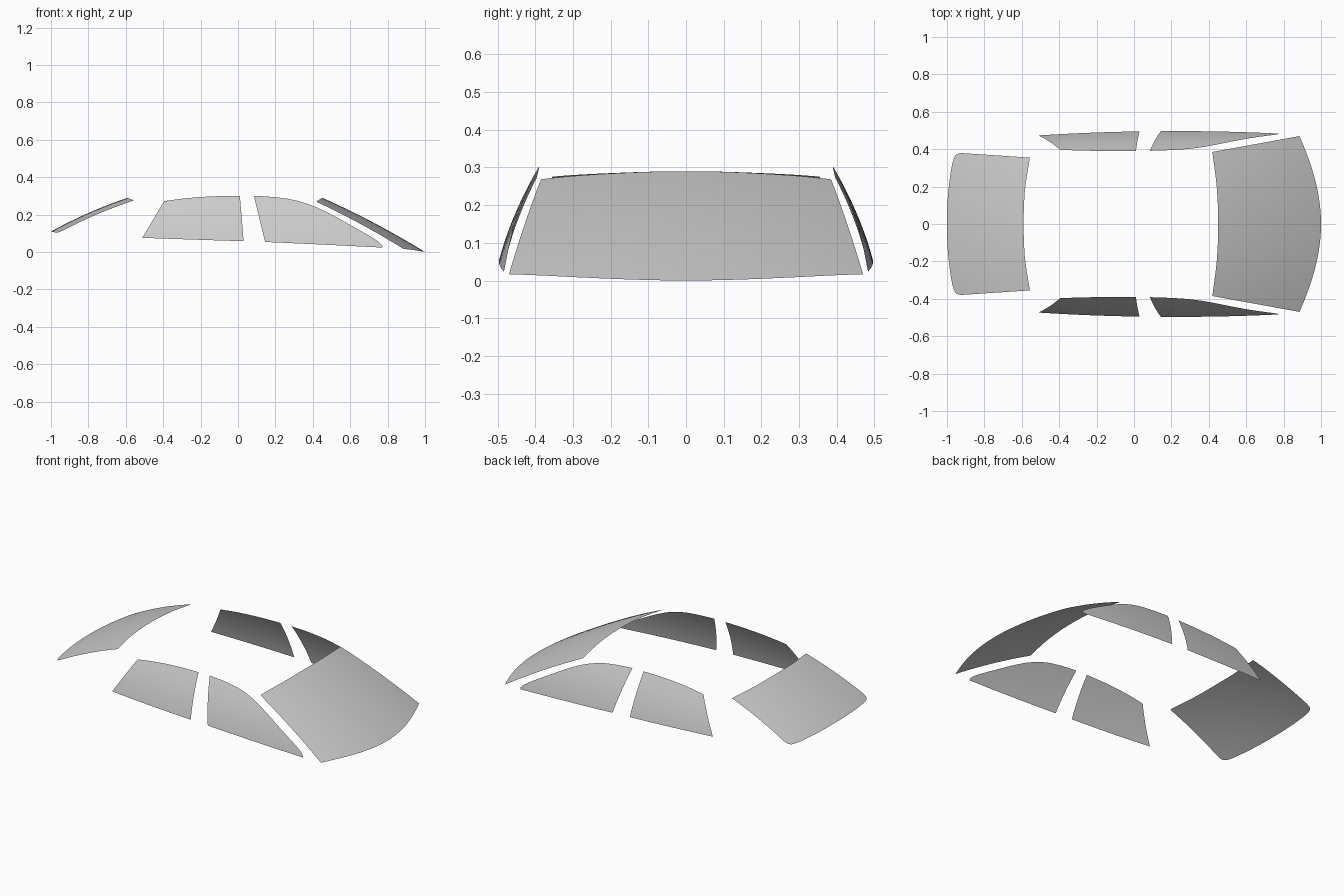
import bpy, bmesh
from mathutils import Vector

if "Cube" in bpy.data.objects:
    bpy.data.objects.remove(bpy.data.objects["Cube"])


def spline(pts, n):
    """Sample a smooth curve through 2D points, evenly by arc length."""
    p = [Vector(q) for q in pts]
    p = [2 * p[0] - p[1]] + p + [2 * p[-1] - p[-2]]
    dense = []
    for i in range(1, len(p) - 2):
        a, b, c, d = p[i - 1:i + 3]
        for k in range(20):
            t = k / 20
            dense.append(0.5 * (2 * b + (c - a) * t + (2 * a - 5 * b + 4 * c - d) * t ** 2
                                + (3 * b - a - 3 * c + d) * t ** 3))
    dense.append(p[-2])
    dist = [0.0]
    for a, b in zip(dense, dense[1:]):
        dist.append(dist[-1] + (b - a).length)
    out, j = [], 0
    for k in range(n + 1):
        s = dist[-1] * k / n
        while j < len(dense) - 2 and dist[j + 1] < s:
            j += 1
        f = (s - dist[j]) / (dist[j + 1] - dist[j])
        out.append(dense[j].lerp(dense[j + 1], min(f, 1)))
    return out


def pane(name, upper, lower, place, outward, n=40, m=16, mirror=False):
    """Curved sheet between two outline curves, lifted into 3D by place()."""
    up, lo = spline(upper, n), spline(lower, n)
    bm = bmesh.new()
    rows = [[bm.verts.new(place(*a.lerp(b, j / m))) for a, b in zip(up, lo)]
            for j in range(m + 1)]
    for r, s in zip(rows, rows[1:]):
        for i in range(n):
            bm.faces.new((r[i], r[i + 1], s[i + 1], s[i]))
    bm.normal_update()
    if sum(f.normal.dot(Vector(outward)) for f in bm.faces) < 0:
        bmesh.ops.reverse_faces(bm, faces=bm.faces[:])
    for f in bm.faces:
        f.smooth = True
    me = bpy.data.meshes.new(name)
    bm.to_mesh(me)
    bm.free()
    ob = bpy.data.objects.new(name, me)
    bpy.context.collection.objects.link(ob)
    if mirror:
        mod = ob.modifiers.new("Mirror", 'MIRROR')
        mod.use_axis = (False, True, False)
        mod.use_mirror_merge = False


def both(half):
    """Extend a half outline (from y = 0 outwards) to the full width."""
    return [(x, -y) for x, y in reversed(half[1:])] + half


# Curved surfaces the panes lie on
def side_surface(x, z):
    h = z - 0.04
    return x, -(0.5 - 0.25 * h - 0.64 * h * h - 0.045 * (x - 0.1) ** 2), z


def front_surface(x, y):
    s = (x - 0.45) / 0.55
    return x, y, 0.29 * (1 - s) + 0.048 * s * (1 - s) - 0.235 * y * y


def rear_surface(x, y):
    s = (x + 1) / 0.41
    return x, y, 0.11 + 0.18 * s + 0.044 * s * (1 - s) - 0.2 * y * y


# Windscreen
pane("windscreen",
     both([(0.45, 0), (0.443, 0.19), (0.419, 0.385)]),
     both([(1.0, 0), (0.994, 0.1), (0.977, 0.2), (0.95, 0.3), (0.914, 0.4), (0.885, 0.47)]),
     front_surface, (1, 0, 1))

# Rear window with rounded lower corners
pane("rear_window",
     both([(-0.59, 0), (-0.583, 0.18), (-0.557, 0.355)]),
     both([(-1.0, 0), (-0.998, 0.1), (-0.99, 0.2), (-0.976, 0.3), (-0.965, 0.345),
           (-0.956, 0.365), (-0.942, 0.376), (-0.92, 0.379)]),
     rear_surface, (-1, 0, 1), n=80)

# Side windows, mirrored to the other side
pane("rear_side_windows",
     [(-0.395, 0.272), (-0.3, 0.285), (-0.2, 0.294), (-0.1, 0.299), (0.01, 0.301)],
     [(-0.512, 0.076), (-0.25, 0.067), (0.03, 0.058)],
     side_surface, (0, -1, 0), mirror=True)

pane("front_side_windows",
     [(0.085, 0.301), (0.2, 0.293), (0.3, 0.278), (0.4, 0.247), (0.5, 0.2), (0.6, 0.145),
      (0.7, 0.088), (0.75, 0.056), (0.772, 0.034)],
     [(0.145, 0.054), (0.45, 0.04), (0.773, 0.024)],
     side_surface, (0, -1, 0), mirror=True)
